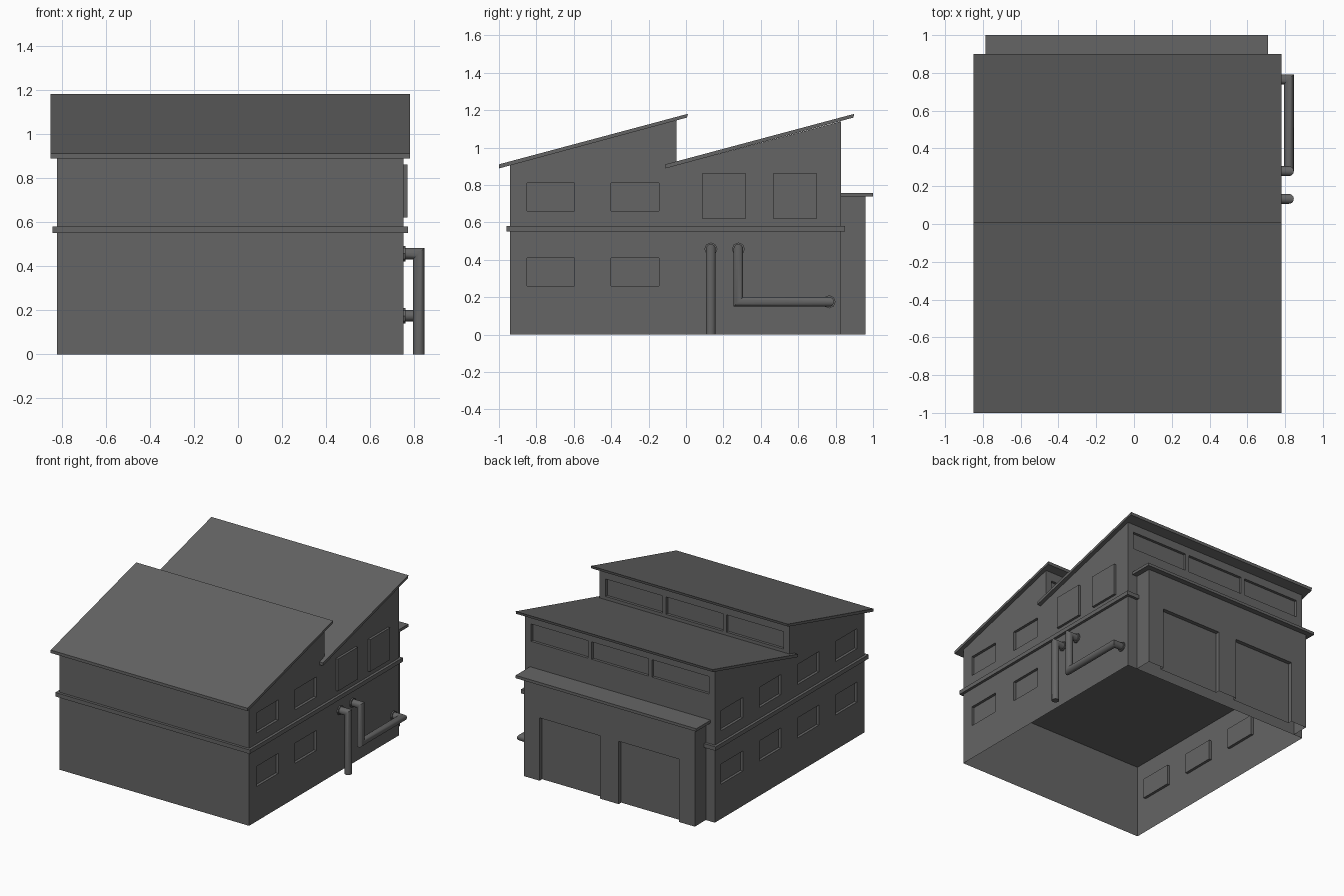
import bpy, bmesh, math
from mathutils import Vector

cube = bpy.data.objects.get("Cube")
if cube:
    bpy.data.objects.remove(cube, do_unlink=True)

GREY = (0.13, 0.13, 0.13, 1)
mat = bpy.data.materials.new("plain grey")
mat.use_nodes = True
mat.diffuse_color = GREY
bsdf = mat.node_tree.nodes["Principled BSDF"]
bsdf.inputs["Base Color"].default_value = GREY
bsdf.inputs["Roughness"].default_value = 0.8


def finish(bm, name):
    mesh = bpy.data.meshes.new(name)
    bm.to_mesh(mesh)
    bm.free()
    mesh.materials.append(mat)
    obj = bpy.data.objects.new(name, mesh)
    bpy.context.collection.objects.link(obj)
    return obj


def prism(profile, x0, x1):
    """Solid with a (y, z) outline stretched along x."""
    bm = bmesh.new()
    face = bm.faces.new([bm.verts.new((x0, y, z)) for y, z in profile])
    out = bmesh.ops.extrude_face_region(bm, geom=[face], use_keep_orig=True)
    moved = [v for v in out["geom"] if isinstance(v, bmesh.types.BMVert)]
    bmesh.ops.translate(bm, verts=moved, vec=(x1 - x0, 0, 0))
    bmesh.ops.recalc_face_normals(bm, faces=bm.faces)
    return bm


def block(name, x0, x1, y0, y1, z0, z1):
    return finish(prism([(y0, z0), (y1, z0), (y1, z1), (y0, z1)], x0, x1), name)


def cut_panels(bm, panels):
    """Sink or raise rectangles: (normal, plane offset, u range, z range, depth)."""
    for normal, offset, us, zs, depth in panels:
        n = Vector(normal)
        axis = 1 if n.x else 0

        def wall():
            return [f for f in bm.faces if f.normal.dot(n) > 0.99
                    and abs(f.calc_center_median().dot(n) - offset) < 0.002]
        for i, values in ((axis, us), (2, zs)):
            for value in values:
                co, no = Vector(), Vector()
                co[i], no[i] = value, 1
                faces = wall()
                geom = faces + list({e for f in faces for e in f.edges}) \
                    + list({v for f in faces for v in f.verts})
                bmesh.ops.bisect_plane(bm, geom=geom, plane_co=co, plane_no=no, dist=1e-5)
        inside = []
        for f in wall():
            c = f.calc_center_bounds()
            if us[0] < c[axis] < us[1] and zs[0] < c.z < zs[1]:
                inside.append(f)
        bmesh.ops.inset_region(bm, faces=inside, thickness=0, depth=depth,
                               use_even_offset=False)
        bm.normal_update()


def open_floor(bm):
    floor = [f for f in bm.faces if all(v.co.z < 1e-4 for v in f.verts)]
    bmesh.ops.delete(bm, geom=floor, context="FACES")
    bmesh.ops.dissolve_limit(bm, angle_limit=0.01, verts=bm.verts, edges=bm.edges)


# Main walls with a sawtooth outline
LEFT, RIGHT, BACK = (1, 0, 0), (-1, 0, 0), (0, 1, 0)
X0, X1, Y0, Y1, STEP = -0.82, 0.75, -0.94, 0.83, -0.05
walls = prism([(Y0, 0), (Y1, 0), (Y1, 1.14), (STEP, 0.905), (STEP, 1.145), (Y0, 0.905)], X0, X1)
panels = []
for z in (0.26, 0.66):
    for y in (-0.85, -0.40, 0.05, 0.50):
        panels.append((RIGHT, -X0, (y, y + 0.255), (z, z + 0.15), -0.02))
    for y in (-0.85, -0.40):
        panels.append((LEFT, X1, (y, y + 0.255), (z, z + 0.15), -0.02))
for y in (0.085, 0.465):
    panels.append((LEFT, X1, (y, y + 0.235), (0.62, 0.86), 0.018))
for wall_y in (Y1, STEP):
    for x in (-0.77, -0.27, 0.23):
        panels.append((BACK, wall_y, (x, x + 0.47), (0.95, 1.08), -0.02))
cut_panels(walls, panels)
open_floor(walls)
finish(walls, "main_walls")

# Band between the storeys
block("storey_band", X0 - 0.02, X1 + 0.02, Y0 - 0.02, Y1 + 0.02, 0.55, 0.58)

# Two sloping roof slabs
for name, y in (("front_roof", -1.0), ("back_roof", -0.11)):
    end = y + 1.005
    finish(prism([(y, 0.888), (end, 1.16), (end + 0.005, 1.18), (y, 0.91)], -0.85, 0.78), name)

# Garage annex with two recessed doors
annex = prism([(0.83, 0), (0.96, 0), (0.96, 0.74), (0.83, 0.74)], -0.745, 0.67)
cut_panels(annex, [(BACK, 0.96, (x, x + 0.5), (0, 0.47), -0.03) for x in (-0.615, 0.04)])
open_floor(annex)
finish(annex, "garage_annex")
block("garage_roof", -0.785, 0.71, 0.83, 1.0, 0.737, 0.758)


def pipe(name, points, radius, sides=16):
    """Round tube with mitred corners."""
    pts = [Vector(p) for p in points]
    dirs = [(b - a).normalized() for a, b in zip(pts, pts[1:])]
    u = dirs[0].orthogonal().normalized()
    w = dirs[0].cross(u)
    angles = [2 * math.pi * i / sides for i in range(sides)]
    ring = [pts[0] + radius * (u * math.cos(a) + w * math.sin(a)) for a in angles]
    bm = bmesh.new()
    last = [bm.verts.new(p) for p in ring]
    bm.faces.new(last[::-1])
    for i, d in enumerate(dirs):
        plane = d + dirs[i + 1] if i + 1 < len(dirs) else d
        ring = [p + d * ((pts[i + 1] - p).dot(plane) / d.dot(plane)) for p in ring]
        new = [bm.verts.new(p) for p in ring]
        for k in range(sides):
            j = (k + 1) % sides
            bm.faces.new((last[k], last[j], new[j], new[k]))
        last = new
    bm.faces.new(last)
    bmesh.ops.recalc_face_normals(bm, faces=bm.faces)
    obj = finish(bm, name)
    bpy.ops.object.select_all(action="DESELECT")
    obj.select_set(True)
    bpy.context.view_layer.objects.active = obj
    bpy.ops.object.shade_smooth_by_angle(angle=math.radians(35))


# Outside pipes and their wall flanges
PX, HIGH, LOW = 0.82, 0.457, 0.175
pipe("drain_pipe", [(X1, 0.133, HIGH), (PX, 0.133, HIGH), (PX, 0.133, 0)], 0.026)
pipe("bent_pipe", [(X1, 0.28, HIGH), (PX, 0.28, HIGH), (PX, 0.28, LOW),
                   (PX, 0.765, LOW), (X1, 0.765, LOW)], 0.026)
for i, (y, z) in enumerate(((0.133, HIGH), (0.28, HIGH), (0.765, LOW))):
    pipe(f"pipe_flange_{i + 1}", [(X1 - 0.005, y, z), (X1 + 0.01, y, z)], 0.035, 8)
